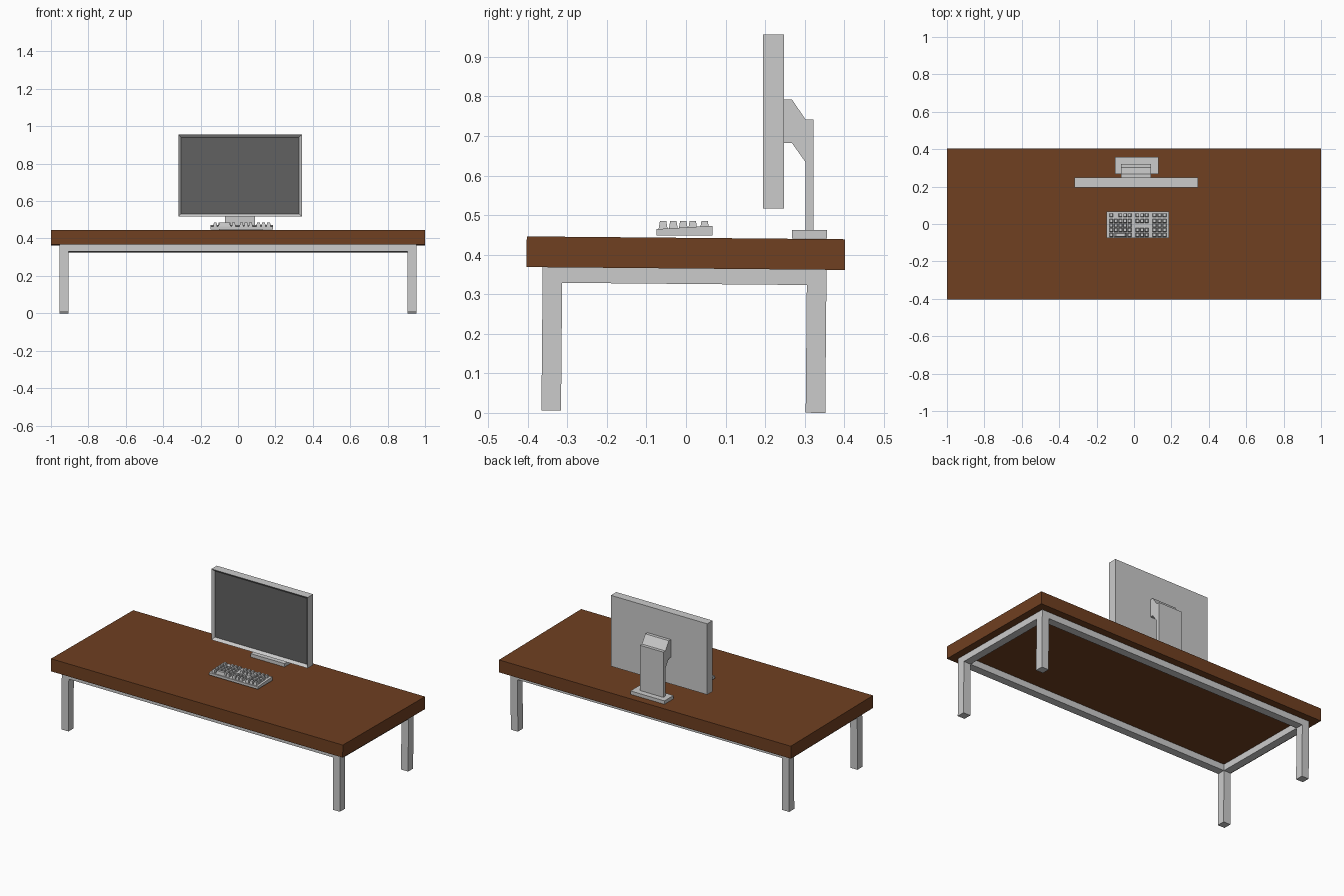
import bpy
import bmesh
from mathutils import Matrix, Vector

if "Cube" in bpy.data.objects:
    bpy.data.objects.remove(bpy.data.objects["Cube"], do_unlink=True)


def make_material(name, rgb):
    mat = bpy.data.materials.new(name)
    mat.use_nodes = True
    mat.diffuse_color = (*rgb, 1)
    bsdf = next(n for n in mat.node_tree.nodes if n.type == "BSDF_PRINCIPLED")
    bsdf.inputs["Base Color"].default_value = (*rgb, 1)
    return mat


GREY = make_material("light grey", (0.6, 0.6, 0.6))
WOOD = make_material("brown wood", (0.16, 0.05, 0.015))
SCREEN = make_material("dark screen", (0.12, 0.12, 0.12))
# The desk leans back very slightly
TILT = Matrix.Rotation(-0.009, 4, "X")


def finish(name, bm, *mats, matrix=None):
    if matrix:
        bm.transform(matrix)
    bmesh.ops.recalc_face_normals(bm, faces=bm.faces)
    mesh = bpy.data.meshes.new(name)
    bm.to_mesh(mesh)
    bm.free()
    for mat in mats:
        mesh.materials.append(mat)
    obj = bpy.data.objects.new(name, mesh)
    bpy.context.collection.objects.link(obj)
    return obj


def add_box(bm, x, y, z, taper=1.0):
    """Box from three (low, high) ranges; taper scales the top."""
    lo, hi = Vector((x[0], y[0], z[0])), Vector((x[1], y[1], z[1]))
    mid, size = (lo + hi) / 2, hi - lo
    verts = bmesh.ops.create_cube(bm, size=1)["verts"]
    for v in verts:
        k = taper if v.co.z > 0 else 1
        v.co = mid + Vector((v.co.x * size.x * k, v.co.y * size.y * k, v.co.z * size.z))
    return verts


def box(name, x, y, z, mat, matrix=None):
    bm = bmesh.new()
    add_box(bm, x, y, z)
    return finish(name, bm, mat, matrix=matrix)


def extrude_profile(name, points, x, mat):
    """Extrude a side outline of (y, z) points across x."""
    bm = bmesh.new()
    face = bm.faces.new([bm.verts.new((x[0], y, z)) for y, z in points])
    moved = bmesh.ops.extrude_face_region(bm, geom=[face])["geom"]
    bmesh.ops.translate(bm, vec=(x[1] - x[0], 0, 0),
                        verts=[g for g in moved if isinstance(g, bmesh.types.BMVert)])
    return finish(name, bm, mat)


# Desk: slab, four legs and rails between them
SLAB_Z = 0.365
RAIL_Z = (0.326, SLAB_Z)
LEG_X = {"right": (-0.954, -0.906), "left": (0.906, 0.954)}
LEG_Y = {"front": (-0.3655, -0.316), "back": (0.3025, 0.352)}
box("tabletop", (-1, 1), (-0.4065, 0.3985), (SLAB_Z, 0.4425), WOOD, TILT)
for side, lx in LEG_X.items():
    for end, ly in LEG_Y.items():
        box(f"{end}_{side}_leg", lx, ly, (0.0032, SLAB_Z), GREY, TILT)
    box(f"{side}_rail", lx, (LEG_Y["front"][1], LEG_Y["back"][0]), RAIL_Z, GREY, TILT)
for end, ly in LEG_Y.items():
    box(f"{end}_rail", (LEG_X["right"][1], LEG_X["left"][0]), ly, RAIL_Z, GREY, TILT)

# Monitor: front face inset and sunk to give a sloped bezel
bm = bmesh.new()
add_box(bm, (-0.319, 0.341), (0.195, 0.248), (0.517, 0.956))
bm.normal_update()
front = min(bm.faces, key=lambda f: f.calc_center_median().y)
bmesh.ops.inset_region(bm, faces=[front], thickness=0.021, depth=0)
bmesh.ops.translate(bm, verts=front.verts, vec=(0, 0.015, 0))
front.material_index = 1
finish("monitor", bm, GREY, SCREEN)

# Monitor stand: bent neck on a flat foot
extrude_profile("monitor_neck",
                [(0.248, 0.792), (0.268, 0.792), (0.302, 0.742), (0.322, 0.742),
                 (0.322, 0.46), (0.302, 0.46), (0.302, 0.634), (0.268, 0.682),
                 (0.248, 0.682)], (-0.07, 0.091), GREY)
box("monitor_foot", (-0.102, 0.131), (0.268, 0.357), (0.441, 0.462), GREY)

# Keyboard: wedge body
extrude_profile("keyboard_body",
                [(-0.075, 0.449), (0.067, 0.449), (0.067, 0.473), (-0.075, 0.4645)],
                (-0.146, 0.188), GREY)

# Keys: tapered caps in three blocks, given as (start, pitch, columns) per row
ROWS = [-0.058, -0.032, -0.007, 0.017, 0.047]
PITCH = 0.0245
MAIN, MIDDLE, PAD = -0.132, 0.008, 0.098
bm = bmesh.new()


def key(x, y, width=0.021):
    add_box(bm, (x, x + width), (y - 0.0115, y + 0.0115), (0.464, 0.485), taper=0.7)


for r, y in enumerate(ROWS):
    # Main block: space bar on the first row, a gap on the last
    if r == 0:
        key(MAIN, y)
        key(MAIN + PITCH, y, 3 * PITCH - 0.004)
        key(MAIN + 4 * PITCH, y)
    else:
        for c in range(5):
            if r < 4 or c != 1:
                key(MAIN + c * PITCH, y)
    # Middle block leaves its centre row empty
    if r != 2:
        for c in range(3):
            key(MIDDLE + c * PITCH, y)
    for c in range(3):
        key(PAD + c * PITCH * 1.1, y, 0.023)
finish("keyboard_keys", bm, GREY)
